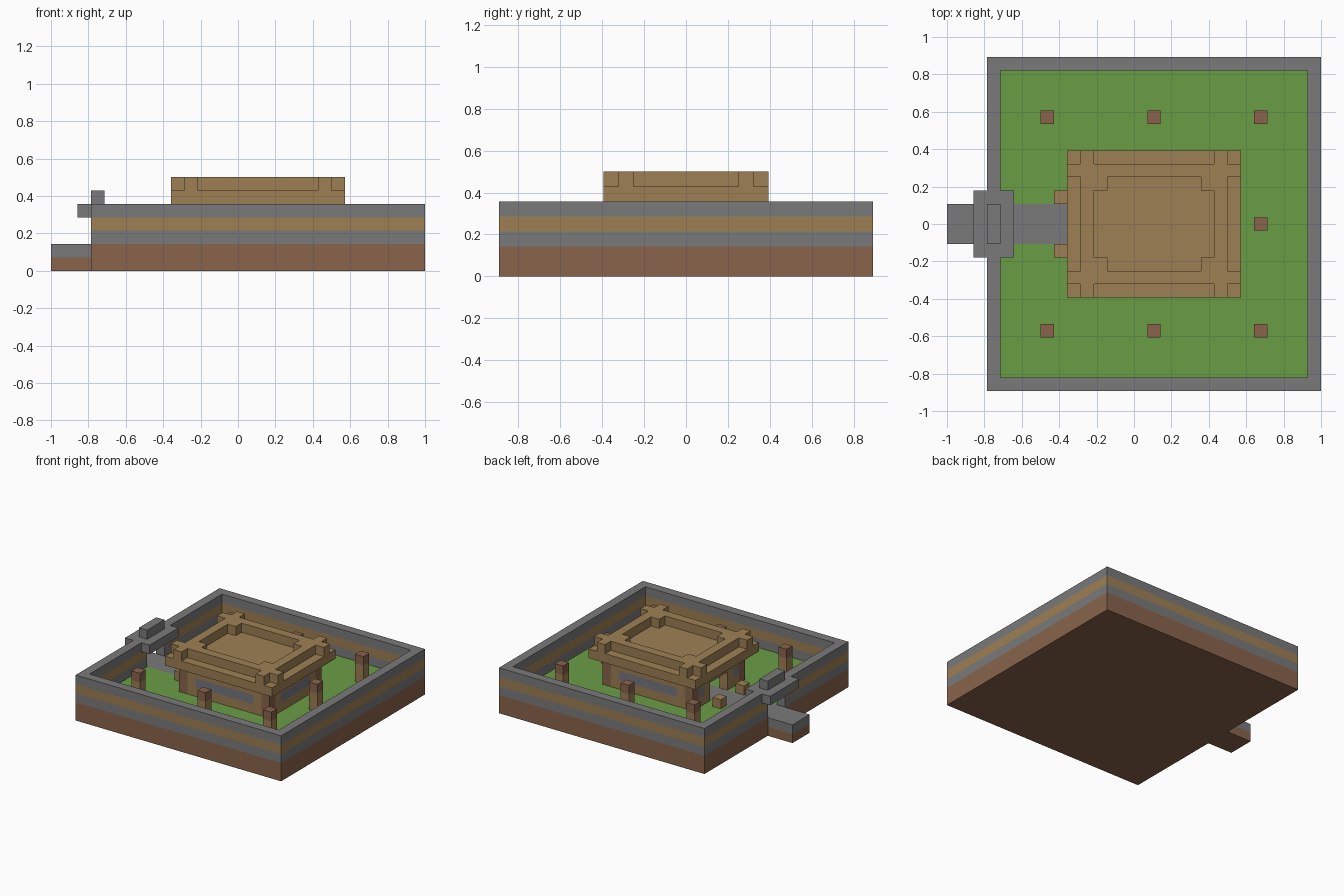
import bpy
import bmesh
from mathutils import Matrix, Vector

UNIT = 2 / 28                      # size of one building block
ORIGIN = Vector((-14, -12.5, 0))   # block grid corner relative to the centre

cube = bpy.data.objects.get("Cube")
if cube:
    bpy.data.objects.remove(cube, do_unlink=True)


def to_linear(value):
    value /= 255
    return value / 12.92 if value <= 0.04045 else ((value + 0.055) / 1.055) ** 2.4


def material(name, red, green, blue):
    mat = bpy.data.materials.new(name)
    colour = (to_linear(red), to_linear(green), to_linear(blue), 1)
    mat.use_nodes = True
    mat.diffuse_color = colour
    shader = next(n for n in mat.node_tree.nodes if n.type == 'BSDF_PRINCIPLED')
    shader.inputs["Base Color"].default_value = colour
    return mat


STONE = material("grey_stone", 122, 122, 122)
SAND = material("tan_wood", 158, 128, 84)
EARTH = material("brown_earth", 137, 100, 76)
GRASS = material("green_grass", 106, 157, 69)
GLASS = material("grey_glass", 116, 120, 127)


def part(name, mat, boxes, top=None):
    """Build one object from (x, y, z) block ranges; top colours upward faces."""
    bm = bmesh.new()
    for xs, ys, zs in boxes:
        low = Vector((xs[0], ys[0], zs[0]))
        high = Vector((xs[1], ys[1], zs[1]))
        place = Matrix.Translation((low + high) / 2 + ORIGIN)
        size = Matrix.Diagonal((*(high - low), 1))
        bmesh.ops.create_cube(bm, size=1, matrix=place @ size)
    bmesh.ops.scale(bm, vec=(UNIT,) * 3, verts=bm.verts)
    mesh = bpy.data.meshes.new(name)
    mesh.materials.append(mat)
    if top:
        mesh.materials.append(top)
        bm.normal_update()
        for face in bm.faces:
            face.material_index = int(face.normal.z > 0.5)
    bm.to_mesh(mesh)
    bm.free()
    obj = bpy.data.objects.new(name, mesh)
    bpy.context.collection.objects.link(obj)
    return obj


def cell(start):
    return (start, start + 1)


def ring(xs, ys, zs, gap=None):
    """Four one-block-thick sides, with an optional gap in the right side."""
    inner = (ys[0] + 1, ys[1] - 1)
    sides = [(xs, cell(ys[0]), zs), (xs, cell(ys[1] - 1), zs),
             (cell(xs[1] - 1), inner, zs)]
    spans = [(inner[0], gap[0]), (gap[1], inner[1])] if gap else [inner]
    return sides + [(cell(xs[0]), span, zs) for span in spans]


PLOT_X, PLOT_Y = (3, 28), (0, 25)
DOORWAY = (11, 14)
GATE = (10, 15)

# Ground, lawn and path
part("ground_base", EARTH, [(PLOT_X, PLOT_Y, (0, 1)), ((0, 3), DOORWAY, (0, 1))])
part("lawn", EARTH, [(PLOT_X, (0, 11), (1, 2)), (PLOT_X, (14, 25), (1, 2)),
                     ((20, 28), DOORWAY, (1, 2))], top=GRASS)
part("path", STONE, [((0, 20), DOORWAY, (1, 2))])

# Perimeter wall in bands
part("wall_lower_band", STONE, ring(PLOT_X, PLOT_Y, (2, 3), DOORWAY))
part("wall_middle_band", SAND, ring(PLOT_X, PLOT_Y, (3, 4), DOORWAY))
part("wall_top_band", STONE, ring(PLOT_X, PLOT_Y, (4, 5), GATE))

# Gate
part("gate_lintel", STONE, [((2, 5), GATE, (4, 5))])
part("gate_crest", STONE, [(cell(3), DOORWAY, (5, 6))])

# Garden posts around the house, and two low posts by the door
spots = [(x, y) for x in (7, 15, 23) for y in (4, 12, 20) if y != 12 or x == 23]
part("garden_post_shafts", SAND, [(cell(x), cell(y), (2, 4)) for x, y in spots])
part("garden_post_caps", EARTH, [(cell(x), cell(y), (4, 5)) for x, y in spots])
part("door_side_posts", SAND, [(cell(8), cell(y), (2, 3)) for y in (10, 14)])

# House corner pillars
part("corner_pillars", EARTH,
     [(cell(x), cell(y), (2, 5)) for x in (10, 20) for y in (8, 16)])

# Long walls with wide windows
walls, windows = [], []
for y in (8, 16):
    row = cell(y)
    walls += [((11, 20), row, (2, 3)), ((11, 20), row, (4, 5))]
    walls += [(cell(x), row, (3, 4)) for x in (11, 19)]
    windows.append(((12, 19), row, (3, 4)))

# Left wall
side = cell(20)
walls += [(side, (9, 16), (2, 3)), (side, (9, 16), (4, 5))]
walls += [(side, cell(y), (3, 4)) for y in (9, 15)]
windows.append((side, (10, 15), (3, 4)))

# Entrance wall with a doorway and two small windows
entry = cell(10)
walls.append((entry, (9, 16), (4, 5)))
for frame, pane in ((10, 9), (14, 15)):
    walls += [(entry, cell(frame), (2, 4)), (entry, cell(pane), (2, 3))]
    windows.append((entry, cell(pane), (3, 4)))
part("house_walls", SAND, walls)
part("house_windows", GLASS, windows)

# Roof slab and raised rim with crossed corners
part("roof_slab", SAND, [((9, 22), (7, 18), (5, 6))])
part("roof_rim", SAND, ring((10, 21), (8, 17), (6, 7)))
corners = []
for x, step_x in ((10, 1), (20, -1)):
    for y, step_y in ((8, 1), (16, -1)):
        for dx, dy in ((-step_x, 0), (0, -step_y), (step_x, step_y)):
            corners.append((cell(x + dx), cell(y + dy), (6, 7)))
part("roof_corner_blocks", SAND, corners)
